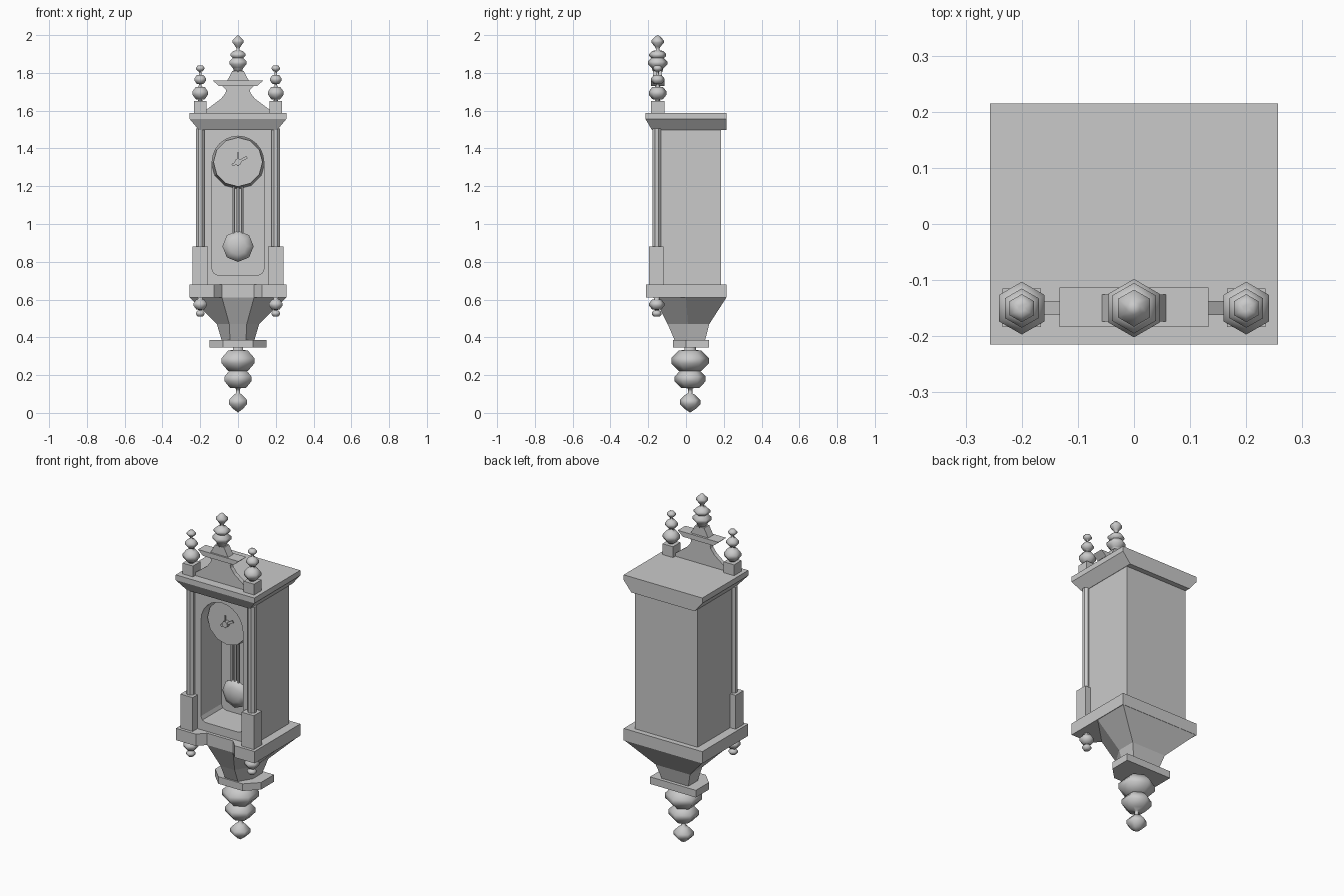
import bpy, bmesh
from math import sin, cos, pi

cube = bpy.data.objects.get("Cube")
if cube:
    bpy.data.objects.remove(cube, do_unlink=True)

grey = bpy.data.materials.new("plain_grey")
grey.use_nodes = True
grey.diffuse_color = (0.59, 0.59, 0.59, 1)
bsdf = next(n for n in grey.node_tree.nodes if n.type == 'BSDF_PRINCIPLED')
bsdf.inputs["Base Color"].default_value = (0.59, 0.59, 0.59, 1)


def loft(name, rings, smooth=False):
    """Skin a stack of equal-length rings and cap both ends."""
    bm = bmesh.new()
    loops = [[bm.verts.new(p) for p in ring] for ring in rings]
    n = len(loops[0])
    for a, b in zip(loops, loops[1:]):
        for i in range(n):
            j = (i + 1) % n
            bm.faces.new((a[i], a[j], b[j], b[i]))
    bm.faces.new(loops[0])
    bm.faces.new(loops[-1])
    bmesh.ops.remove_doubles(bm, verts=bm.verts, dist=0.00001)
    bmesh.ops.recalc_face_normals(bm, faces=bm.faces)
    mesh = bpy.data.meshes.new(name)
    bm.to_mesh(mesh)
    bm.free()
    mesh.materials.append(grey)
    if smooth:
        mesh.shade_smooth()
    obj = bpy.data.objects.new(name, mesh)
    bpy.context.collection.objects.link(obj)
    return obj


def rect(x0, x1, y0, y1, z):
    return [(x0, y0, z), (x1, y0, z), (x1, y1, z), (x0, y1, z)]


def box(name, x0, x1, y0, y1, z0, z1):
    return loft(name, [rect(x0, x1, y0, y1, z) for z in (z0, z1)])


def plate(name, outline, y0, y1):
    """Extrude an (x, z) outline along y."""
    return loft(name, [[(x, y, z) for x, z in outline] for y in (y0, y1)])


def mirrored(half):
    return half + [(-x, z) for x, z in reversed(half)]


def turned(name, x, y, profile, sides=6, start=pi / 2, smooth=True):
    """Turn a (radius, z) profile around a vertical axis."""
    angles = [start + 2 * pi * i / sides for i in range(sides)]
    return loft(name, [[(x + r * cos(a), y + r * sin(a), z) for a in angles]
                       for r, z in profile], smooth)


def bead(r, z, h, neck):
    """Profile of one turned bulge with a narrow band at its middle."""
    return [(neck, z - h), (r * 0.6, z - h * 0.95), (r, z - h * 0.25),
            (r, z + h * 0.25), (r * 0.6, z + h * 0.95), (neck, z + h)]


FRONT, BACK = -0.15, 0.184
ROW = -0.155          # y of the columns and finials
DIAL_Z = 1.328

# Case with an arched opening
case = box("case", -0.205, 0.205, FRONT, BACK, 0.67, 1.51)
arch = [(0.137 * cos(pi * i / 12), DIAL_Z + 0.137 * sin(pi * i / 12)) for i in range(13)]
right_corner = [(0.107, 0.73), (0.128, 0.739), (0.137, 0.76)]
left_corner = [(-x, z) for x, z in reversed(right_corner)]
cutter = plate("opening_cutter", arch + left_corner + right_corner, -0.3, 0.04)
cutter.hide_render = True
mod = case.modifiers.new("opening", 'BOOLEAN')
mod.object = cutter
mod.operation = 'DIFFERENCE'
mod.solver = 'EXACT'
bpy.context.view_layer.objects.active = case
bpy.ops.object.modifier_apply(modifier=mod.name)
bpy.data.objects.remove(cutter, do_unlink=True)


# Dial drum, hub and hands
def disc(r, y, z, sides):
    return [(r * sin(2 * pi * i / sides), y, z + r * cos(2 * pi * i / sides)) for i in range(sides)]


loft("dial", [disc(0.13, -0.1, DIAL_Z, 12), disc(0.143, 0.035, DIAL_Z, 12)])
loft("hand_hub", [disc(0.018, y, DIAL_Z, 8) for y in (-0.125, -0.095)])
box("minute_hand", -0.004, 0.004, -0.122, -0.116, DIAL_Z - 0.02, DIAL_Z + 0.05)
hour = box("hour_hand", -0.035, 0.055, -0.119, -0.113, -0.007, 0.007)
hour.location.z = DIAL_Z
hour.rotation_euler.y = -0.5

# Pendulum
for x, r, label in ((-0.022, 0.007, "left"), (0, 0.009, "middle"), (0.022, 0.007, "right")):
    turned("pendulum_rod_" + label, x, -0.025, [(r, 0.9), (r, 1.25)], smooth=False)
loft("pendulum_bob", [disc(r, -0.025 + y, 0.882, 8) for r, y in
     ((0.0, -0.03), (0.045, -0.024), (0.083, -0.004), (0.083, 0.004), (0.045, 0.024), (0.0, 0.03))],
     smooth=True)

# Cornice, flat at the back and sloped on the other sides
loft("cornice", [rect(-0.207, 0.207, -0.18, 0.215, 1.497),
                 rect(-0.257, 0.257, -0.215, 0.215, 1.557),
                 rect(-0.257, 0.257, -0.215, 0.215, 1.588)])

# Ledge with a recessed front
ledge = [(0.257, 0.215), (-0.257, 0.215), (-0.257, -0.213), (-0.127, -0.213), (-0.085, -0.168),
         (0.085, -0.168), (0.127, -0.213), (0.257, -0.213)]
loft("ledge", [[(x, y, z) for x, y in ledge] for z in (0.61, 0.68)])


# Tapered bracket and foot plate, both with cut front corners
def cut_front(w, back, corner, front, n, z):
    return [(x, y, z) for x, y in ((w, back), (-w, back), (-w, corner), (-n, front),
                                   (n, front), (w, corner))]


loft("bracket", [cut_front(0.255, 0.214, 0.0, -0.168, 0.085, 0.611),
                 cut_front(0.112, 0.123, 0.01, -0.097, 0.046, 0.47),
                 cut_front(0.085, 0.1, 0.015, -0.058, 0.042, 0.38)])
loft("foot_plate", [cut_front(0.15, 0.122, 0.0, -0.07, 0.08, z) for z in (0.345, 0.387)])

# Large hanging finial
turned("bottom_finial", 0, 0.022,
       [(0, 0.002), (0.028, 0.02), (0.055, 0.046), (0.055, 0.068), (0.026, 0.096), (0.011, 0.104)]
       + bead(0.082, 0.18, 0.05, 0.012) + bead(0.1, 0.276, 0.057, 0.03) + [(0.03, 0.35)])

# Corner columns with their blocks and small finials
for s, side in ((-1, "right"), (1, "left")):
    x = 0.2 * s
    box(side + "_column_block", x - 0.04, x + 0.04, -0.195, -0.12, 0.68, 0.88)
    turned(side + "_column", x, ROW, [(0.025, 0.88), (0.025, 1.505)], 8, pi / 8, False)
    box(side + "_finial_block", x - 0.034, x + 0.034, -0.184, -0.115, 1.587, 1.652)
    turned(side + "_top_finial", x, -0.15,
           [(0.02, 1.645)] + bead(0.047, 1.693, 0.034, 0.01) + bead(0.035, 1.765, 0.024, 0.008)
           + bead(0.025, 1.824, 0.016, 0.006))
    turned(side + "_hanging_finial", x, ROW,
           bead(0.026, 0.526, 0.017, 0.008) + bead(0.04, 0.574, 0.028, 0.012) + [(0.02, 0.615)])

# Pediment board, its cap and the plinth under the crowning finial
board = [(0.167, 1.585), (0.167, 1.605), (0.09, 1.663), (0.066, 1.693), (0.062, 1.71), (0.085, 1.732)]
plate("pediment", mirrored(board), -0.162, -0.137)
plate("pediment_cap", mirrored([(0.1, 1.73), (0.133, 1.759)]), -0.184, -0.113)
plate("crown_plinth", mirrored([(0.058, 1.757), (0.03, 1.81)]), -0.174, -0.126)
turned("crown_finial", 0, -0.15,
       [(0.025, 1.805)] + bead(0.052, 1.853, 0.029, 0.03) + bead(0.045, 1.895, 0.023, 0.01)
       + [(0.01, 1.93), (0.016, 1.94), (0.033, 1.96), (0.033, 1.972), (0.012, 1.993), (0, 2.0)])
